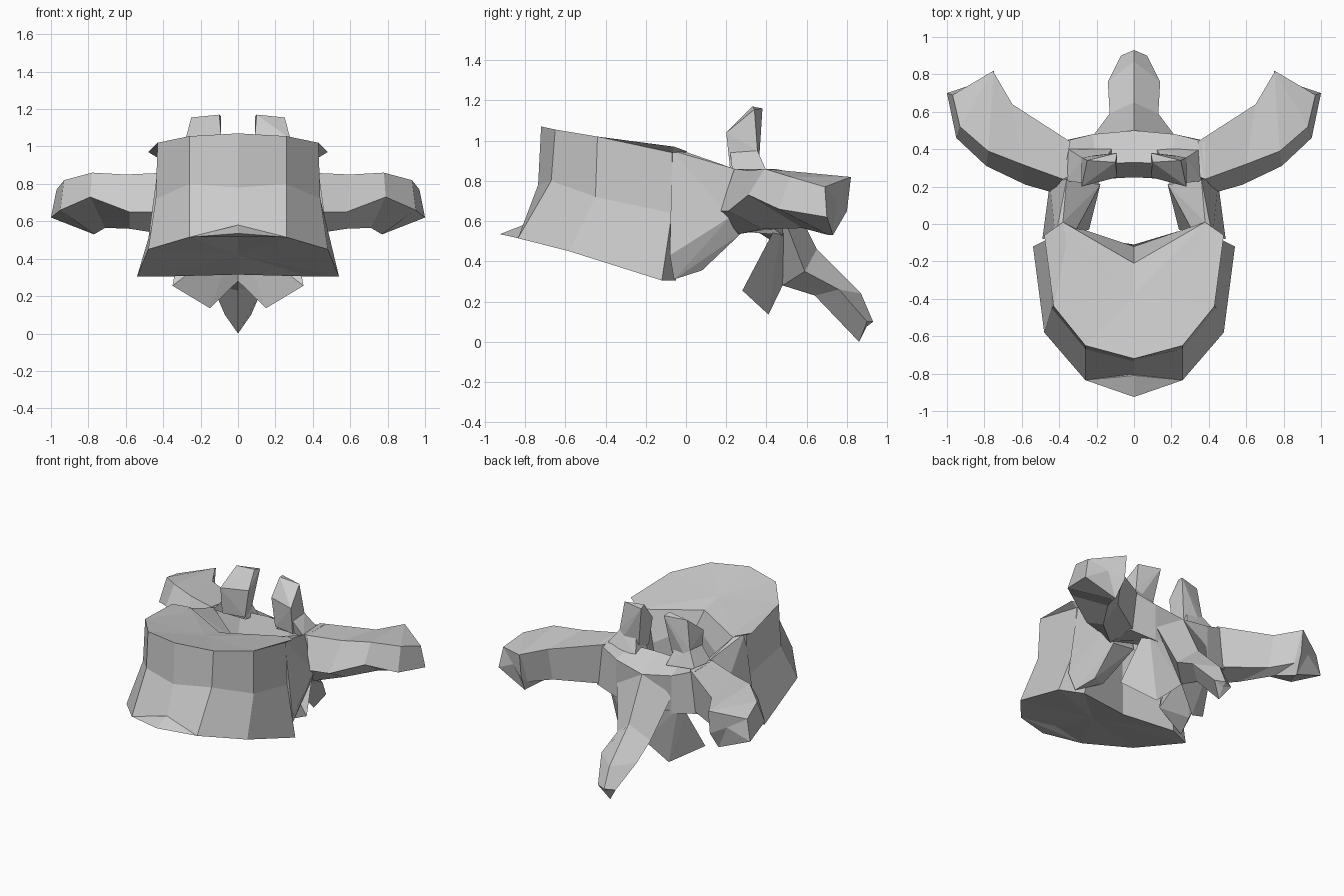
import bpy, bmesh


def finish(name, bm, mirror):
    bmesh.ops.recalc_face_normals(bm, faces=bm.faces)
    mesh = bpy.data.meshes.new(name)
    bm.to_mesh(mesh)
    bm.free()
    obj = bpy.data.objects.new(name, mesh)
    bpy.context.collection.objects.link(obj)
    if mirror:
        obj.modifiers.new("mirror", "MIRROR").use_axis[0] = True
    return obj


def both_sides(half):
    """Close a half outline (front to back, x >= 0) into a full symmetric loop."""
    return half + [(-x, y, z) for x, y, z in reversed(half) if x > 0]


def hull(name, pts, mirror=False):
    bm = bmesh.new()
    for p in pts:
        bm.verts.new(p)
    res = bmesh.ops.convex_hull(bm, input=bm.verts)
    junk = {g for g in res["geom_interior"] + res["geom_unused"]
            if isinstance(g, bmesh.types.BMVert)}
    bmesh.ops.delete(bm, geom=list(junk), context="VERTS")
    return finish(name, bm, mirror)


def loft(name, rings, mirror=False, caps=(None, None)):
    """Skin matching rings; a cap is a fan to a centre point (ring mean if None)."""
    bm = bmesh.new()
    loops = [[bm.verts.new(p) for p in r] for r in rings]
    n = len(rings[0])
    for a, b in zip(loops, loops[1:]):
        for i in range(n):
            j = (i + 1) % n
            bm.faces.new((a[i], a[j], b[j], b[i]))
    for loop, c in zip((loops[0], loops[-1]), caps):
        if c is None:
            c = [sum(v.co[k] for v in loop) / n for k in range(3)]
        centre = bm.verts.new(c)
        for i in range(n):
            bm.faces.new((loop[i], loop[(i + 1) % n], centre))
    return finish(name, bm, mirror)


# Vertebral body: top rim, waist, bottom rim
top = [(0, -.72, 1.07), (.26, -.65, 1.055), (.43, -.44, 1.02),
       (.43, -.07, .955), (.38, .01, .94), (0, -.21, .95)]
waist = [(0, -.735, .78), (.26, -.67, .80), (.44, -.45, .72),
         (.44, -.07, .64), (.30, -.02, .70), (0, -.12, .87)]
bottom = [(0, -.82, .535), (.26, -.835, .515), (.48, -.58, .45),
          (.54, -.12, .305), (.38, -.05, .305), (0, -.11, .315)]
loft("vertebral_body", [both_sides(r) for r in (top, waist, bottom)],
     caps=((0, -.38, .99), (0, -.42, .42)))

# Overhanging rear corners of the top rim
hull("rim_corner", [(.43, -.44, 1.02), (.48, -.06, .97), (.38, .01, .945),
                    (.43, -.07, .94), (.36, -.12, .96)], mirror=True)

# Small front lip on the bottom rim
hull("front_lip", [(0, -.81, .58), (.26, -.835, .515), (-.26, -.835, .515),
                   (0, -.925, .535), (0, -.78, .53)])

# Pedicles joining the body to the arch
hull("pedicle", [(.38, .01, .94), (.42, -.07, .95), (.32, -.05, .88),
                 (.44, -.07, .64), (.49, -.08, .43), (.45, -.06, .31),
                 (.40, .08, .355), (.24, -.03, .42), (.18, .21, .70),
                 (.36, .24, .86), (.43, .18, .66), (.45, .22, .62),
                 (.40, .27, .535), (.22, .26, .56)], mirror=True)

# Arch plate behind the canal
centre = [(0, .33, .86), (0, .50, .76), (0, .46, .48), (0, .25, .66)]
shoulder = [(.20, .32, .85), (.22, .48, .80), (.22, .48, .53), (.18, .24, .62)]
end = [(.38, .24, .86), (.38, .44, .86), (.40, .44, .56), (.42, .25, .55)]
flip = lambda ring: [(-x, y, z) for x, y, z in ring]
loft("arch_plate", [flip(end), flip(shoulder), centre, shoulder, end])

# Side processes: back top, front top, front edge, underside, back low
loft("side_process", [
    [(.34, .44, .86), (.38, .24, .86), (.44, .17, .65), (.42, .26, .535), (.38, .44, .57)],
    [(.65, .64, .82), (.60, .32, .85), (.58, .21, .65), (.58, .38, .56), (.64, .60, .59)],
    [(.75, .81, .82), (.78, .39, .86), (.79, .31, .73), (.71, .58, .565), (.74, .74, .60)],
    [(.75, .82, .82), (.93, .52, .82), (.95, .46, .66), (.77, .71, .53), (.75, .80, .65)],
    [(.75, .82, .82), (.97, .69, .77), (1, .70, .62), (.77, .73, .53), (.75, .80, .65)],
], mirror=True, caps=(None, (.85, .75, .70)))

# Rear spine, a diamond section sweeping down and back
loft("rear_spine", [both_sides(r) for r in (
    [(0, .50, .76), (.22, .47, .66), (0, .46, .50)],
    [(0, .65, .46), (.13, .59, .35), (0, .48, .28)],
    [(0, .87, .24), (.14, .76, .26), (0, .64, .23)],
    [(0, .93, .10), (.07, .90, .10), (0, .86, 0)])])

# Upper joint facets: waisted blades on a wider foot
hull("upper_facet", [(.09, .38, 1.16), (.10, .33, 1.17), (.25, .34, 1.155),
                     (.28, .20, 1.04), (.09, .25, 1.05), (.28, .355, .95),
                     (.14, .34, .95), (.28, .22, .85), (.12, .25, .85),
                     (.14, .34, .84), (.28, .36, .85)], mirror=True)
hull("facet_foot", [(.28, .355, .95), (.16, .34, .95), (.28, .22, .94),
                    (.36, .23, .85), (.35, .40, .85), (.12, .26, .83),
                    (.12, .40, .82)], mirror=True)

# Lower joint facets slanting forward below the arch, meeting at the middle
hull("lower_facet", [(.35, .28, .255), (.15, .41, .135), (0, .48, .28),
                     (.30, .43, .54), (.26, .47, .56), (0, .51, .50),
                     (0, .44, .53)], mirror=True)
